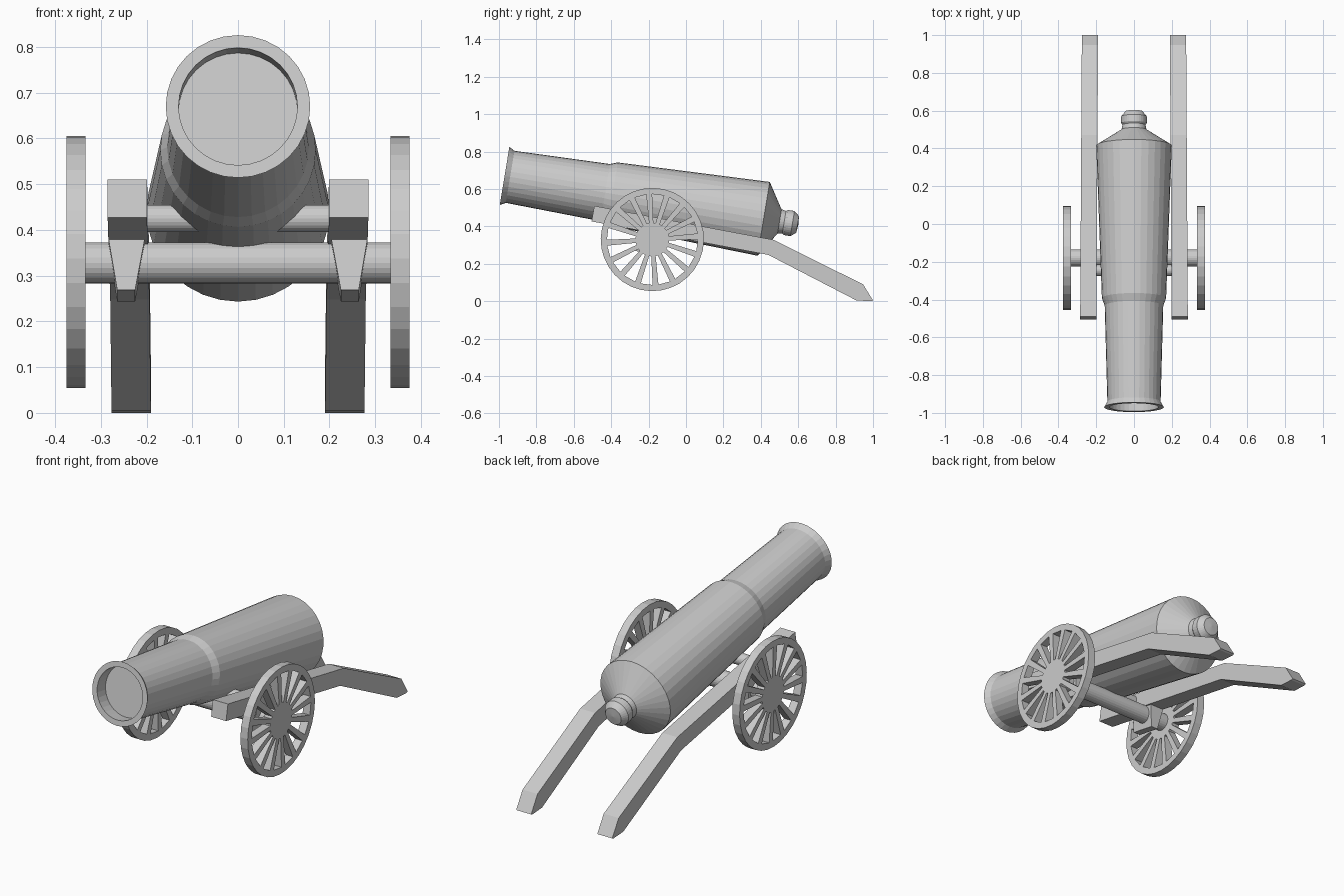
import bpy, bmesh, math
from mathutils import Matrix, Vector

cube = bpy.data.objects.get("Cube")
if cube:
    bpy.data.objects.remove(cube, do_unlink=True)

grey = bpy.data.materials.new("plain grey")
grey.use_nodes = True
grey.diffuse_color = (0.6, 0.6, 0.6, 1)
grey.node_tree.nodes["Principled BSDF"].inputs["Base Color"].default_value = (0.6, 0.6, 0.6, 1)


def finish(bm, name):
    bmesh.ops.remove_doubles(bm, verts=bm.verts, dist=1e-5)
    bmesh.ops.recalc_face_normals(bm, faces=bm.faces)
    mesh = bpy.data.meshes.new(name)
    bm.to_mesh(mesh)
    bm.free()
    mesh.materials.append(grey)
    obj = bpy.data.objects.new(name, mesh)
    bpy.context.scene.collection.objects.link(obj)
    return obj


def extrude_faces(bm, offset):
    """Thicken all flat faces along an offset."""
    geo = bmesh.ops.extrude_face_region(bm, geom=bm.faces[:])["geom"]
    verts = [v for v in geo if isinstance(v, bmesh.types.BMVert)]
    bmesh.ops.translate(bm, vec=offset, verts=verts)


def cross_bar(name, radius, half_length, y, z):
    bm = bmesh.new()
    bmesh.ops.create_cone(bm, cap_ends=True, segments=24, radius1=radius, radius2=radius,
                          depth=2 * half_length,
                          matrix=Matrix.Translation((0, y, z)) @ Matrix.Rotation(math.pi / 2, 4, 'Y'))
    return finish(bm, name)


# Barrel: (radius, distance from muzzle), from bore floor round to the rear knob
TILT = math.radians(9.4)
profile = [(0, .07), (.13, .07), (.13, 0), (.158, 0), (.141, .03), (.155, .545), (.17, .585),
           (.2, 1.404), (.066, 1.49), (.061, 1.515), (.068, 1.525), (.068, 1.56),
           (.045, 1.588), (0, 1.592)]
bm = bmesh.new()
points = [bm.verts.new((r, t, 0)) for r, t in profile]
edges = [bm.edges.new(pair) for pair in zip(points, points[1:])]
bmesh.ops.spin(bm, geom=points + edges, cent=(0, 0, 0), axis=(0, 1, 0),
               angle=2 * math.pi, steps=32)
barrel = finish(bm, "barrel")
barrel.location = (0, -.97, .67)
barrel.rotation_euler.x = -TILT

# Axle and the bar that carries the barrel
cross_bar("axle", .045, .34, -.18, .328)
cross_bar("barrel_support_bar", .03, .21, -.245, .425)


# Wheels: hub, tapered spokes and rim cut from one disc
def wheel(name, x_inner, thickness, spokes=16):
    bm = bmesh.new()
    pitch = 2 * math.pi / spokes

    def ring(radius, half_angle):
        return [bm.verts.new((0, radius * math.sin(i * pitch + s * half_angle),
                              radius * math.cos(i * pitch + s * half_angle)))
                for i in range(spokes) for s in (-1, 1)]

    hub = ring(.09, .13)
    inner = ring(.243, .065)
    outer = ring(.276, pitch / 4)
    bm.faces.new(hub)
    count = 2 * spokes
    for i in range(count):
        j = (i + 1) % count
        bm.faces.new((inner[i], inner[j], outer[j], outer[i]))
        if i % 2 == 0:
            bm.faces.new((hub[i], hub[j], inner[j], inner[i]))
    extrude_faces(bm, Vector((thickness, 0, 0)))
    obj = finish(bm, name)
    obj.location = (x_inner, -.18, .33)
    obj.rotation_euler.x = math.radians(4)


# Trail beam side outline (y, z)
beam = [(-.49, .51), (.47, .328), (.947, .09), (1, .004), (.99, 0), (.91, .005),
        (.44, .248), (-.505, .427)]

for side, label in ((1, "left"), (-1, "right")):
    wheel(label + "_wheel", side * .333, side * .042)

    # Trail beam, leaning slightly inward to the rear
    bm = bmesh.new()
    bm.faces.new([bm.verts.new((.199, y, z)) for y, z in beam])
    extrude_faces(bm, Vector((.086, 0, 0)))
    for v in bm.verts:
        v.co.x = side * (v.co.x - .006 * (v.co.y + .5))
    finish(bm, label + "_trail_beam")

    # Tapered block holding the axle under the beam
    bm = bmesh.new()
    outline = [(.204, .03), (.283, .03), (.283, 0), (.264, -.113), (.225, -.113), (.204, 0)]
    bm.faces.new([bm.verts.new((side * x, 0, z)) for x, z in outline])
    extrude_faces(bm, Vector((0, .14, 0)))
    block = finish(bm, label + "_axle_block")
    block.location = (0, -.25, .38)
    block.rotation_euler.x = -math.radians(10.6)
